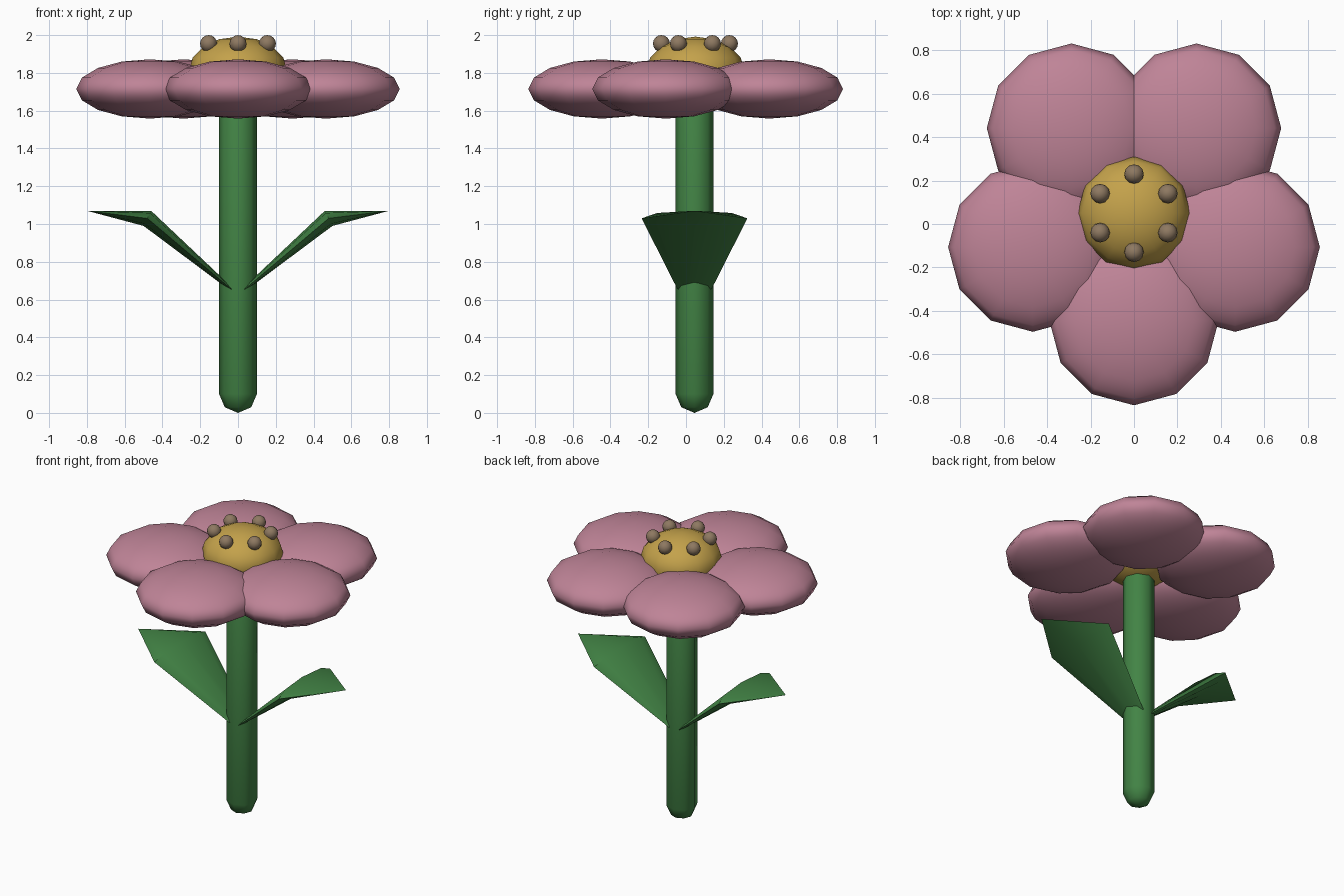
import bpy, bmesh, math
from mathutils import Vector

if "Cube" in bpy.data.objects:
    bpy.data.objects.remove(bpy.data.objects["Cube"])

CY = 0.045  # flower axis sits slightly behind y = 0


def material(name, rgb):
    m = bpy.data.materials.new(name)
    m.diffuse_color = (*rgb, 1)
    m.use_nodes = True
    m.node_tree.nodes["Principled BSDF"].inputs["Base Color"].default_value = m.diffuse_color
    return m


GREEN = material("leaf_green", (0.055, 0.23, 0.06))
PINK = material("petal_pink", (0.52, 0.23, 0.31))
GOLD = material("center_gold", (0.55, 0.36, 0.07))
TAN = material("stamen_tan", (0.27, 0.19, 0.12))


def ellipsoid(name, loc, radii, mat, segments=12, rings=8):
    bpy.ops.mesh.primitive_uv_sphere_add(segments=segments, ring_count=rings, radius=1, location=loc)
    ob = bpy.context.object
    ob.name = name
    ob.scale = radii
    ob.data.materials.append(mat)
    bpy.ops.object.shade_smooth()
    return ob


def loft(name, rings, mat, sides=8):
    """Skin elliptical rings: (center, half-axis u, half-axis v); zero axes make a point."""
    bm = bmesh.new()
    loops = []
    for c, u, v in rings:
        c, u, v = Vector(c), Vector(u), Vector(v)
        if u.length == 0:
            loops.append([bm.verts.new(c)] * sides)
            continue
        angles = [2 * math.pi * i / sides for i in range(sides)]
        loops.append([bm.verts.new(c + u * math.cos(a) + v * math.sin(a)) for a in angles])
    for a, b in zip(loops, loops[1:]):
        for i in range(sides):
            j = (i + 1) % sides
            bm.faces.new(list(dict.fromkeys((a[i], a[j], b[j], b[i]))))
    for end in (loops[0], loops[-1]):
        if end[0] is not end[1]:
            bm.faces.new(end)
    bmesh.ops.recalc_face_normals(bm, faces=bm.faces)
    me = bpy.data.meshes.new(name)
    bm.to_mesh(me)
    bm.free()
    ob = bpy.data.objects.new(name, me)
    bpy.context.collection.objects.link(ob)
    me.materials.append(mat)
    bpy.ops.object.select_all(action='DESELECT')
    ob.select_set(True)
    bpy.context.view_layer.objects.active = ob
    bpy.ops.object.shade_smooth_by_angle(angle=math.radians(50))
    return ob


# Stem: eight-sided rod with rounded ends
stem = [(0, 0), (0.07, 0.03), (0.1, 0.1), (0.1, 1.7), (0.07, 1.77), (0, 1.8)]
loft("stem", [((0, CY, z), (r, 0, 0), (0, r, 0)) for r, z in stem], GREEN)

# Leaves: thin tubes widening to a bend, then pointed outward
for side, s in (("left", -1), ("right", 1)):
    loft(f"{side}_leaf", [
        ((s * 0.035, CY, 0.655), (0, 0.09, 0), (-s * 0.008, 0, 0.006)),
        ((s * 0.48, CY, 1.03), (0, 0.28, 0), (-s * 0.02, 0, 0.04)),
        ((s * 0.80, CY, 1.07), (0, 0, 0), (0, 0, 0))], GREEN)

# Petals: five flattened spheres around the axis
for i in range(5):
    a = math.radians(-90 + 72 * i)
    ellipsoid(f"petal_{i + 1}", (0.49 * math.cos(a), CY + 0.49 * math.sin(a), 1.715),
              (0.39, 0.39, 0.157), PINK)

# Flower center with six stamens
ellipsoid("flower_center", (0, CY + 0.005, 1.81), (0.26, 0.26, 0.182), GOLD)
for i in range(6):
    a = math.radians(30 + 60 * i)
    ellipsoid(f"stamen_{i + 1}", (0.18 * math.cos(a), CY + 0.005 + 0.18 * math.sin(a), 1.955),
              (0.045,) * 3, TAN)
